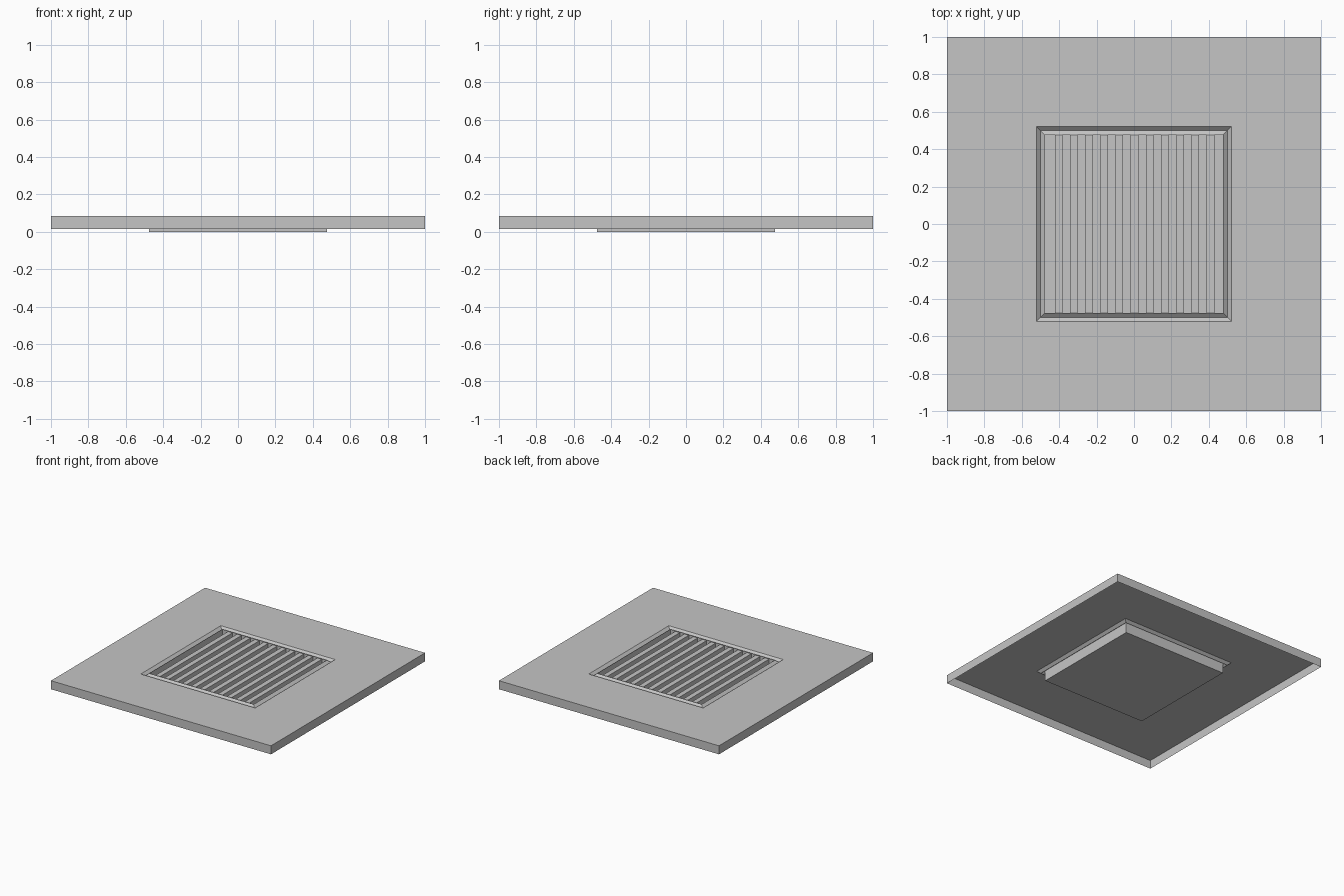
import bpy, bmesh

if "Cube" in bpy.data.objects:
    bpy.data.objects.remove(bpy.data.objects["Cube"])

grey = bpy.data.materials.new("light_grey")
grey.diffuse_color = (0.56, 0.56, 0.56, 1)
grey.use_nodes = True
grey.node_tree.nodes["Principled BSDF"].inputs["Base Color"].default_value = grey.diffuse_color


def make_object(name, bm):
    mesh = bpy.data.meshes.new(name)
    bm.to_mesh(mesh)
    bm.free()
    mesh.materials.append(grey)
    obj = bpy.data.objects.new(name, mesh)
    bpy.context.collection.objects.link(obj)
    return obj


def square_loft(name, profile, cap=False):
    """Join square rings given as (half width, height), outermost first."""
    bm = bmesh.new()
    rings = [[bm.verts.new((sx * h, sy * h, z))
              for sx, sy in ((-1, -1), (1, -1), (1, 1), (-1, 1))]
             for h, z in profile]
    for a, b in zip(rings, rings[1:]):
        for i in range(4):
            j = (i + 1) % 4
            bm.faces.new((a[i], a[j], b[j], b[i]))
    if cap:
        bm.faces.new(rings[-1])
    return make_object(name, bm)


TOP, RIM = 0.085, 0.475

# Ceiling panel: open-backed sheet with skirt and V groove around the vent
square_loft("panel", [(1, 0.015), (1, TOP), (0.52, TOP), (0.499, 0.065), (RIM, TOP)])

# Vent box: side walls and closed back
square_loft("vent_box", [(RIM, TOP), (RIM, 0)], cap=True)

# Slats: equal bars and gaps running front to back
PITCH, START, BAR_TOP = 0.0812, -0.464, 0.08
bm = bmesh.new()
for k in range(11):
    x0 = START + PITCH * (k + 0.5)
    x1 = x0 + PITCH / 2
    section = [(x0, 0.001), (x0, BAR_TOP), (x1, BAR_TOP), (x1, 0.001)]
    front = [bm.verts.new((x, -RIM, z)) for x, z in section]
    back = [bm.verts.new((x, RIM, z)) for x, z in section]
    for i in range(3):
        bm.faces.new((front[i], back[i], back[i + 1], front[i + 1]))
bmesh.ops.recalc_face_normals(bm, faces=bm.faces)
for f in bm.faces:
    if abs(f.normal.z) > 0.5 and f.normal.z < 0:
        bmesh.ops.reverse_faces(bm, faces=bm.faces)
        break
make_object("slats", bm)
